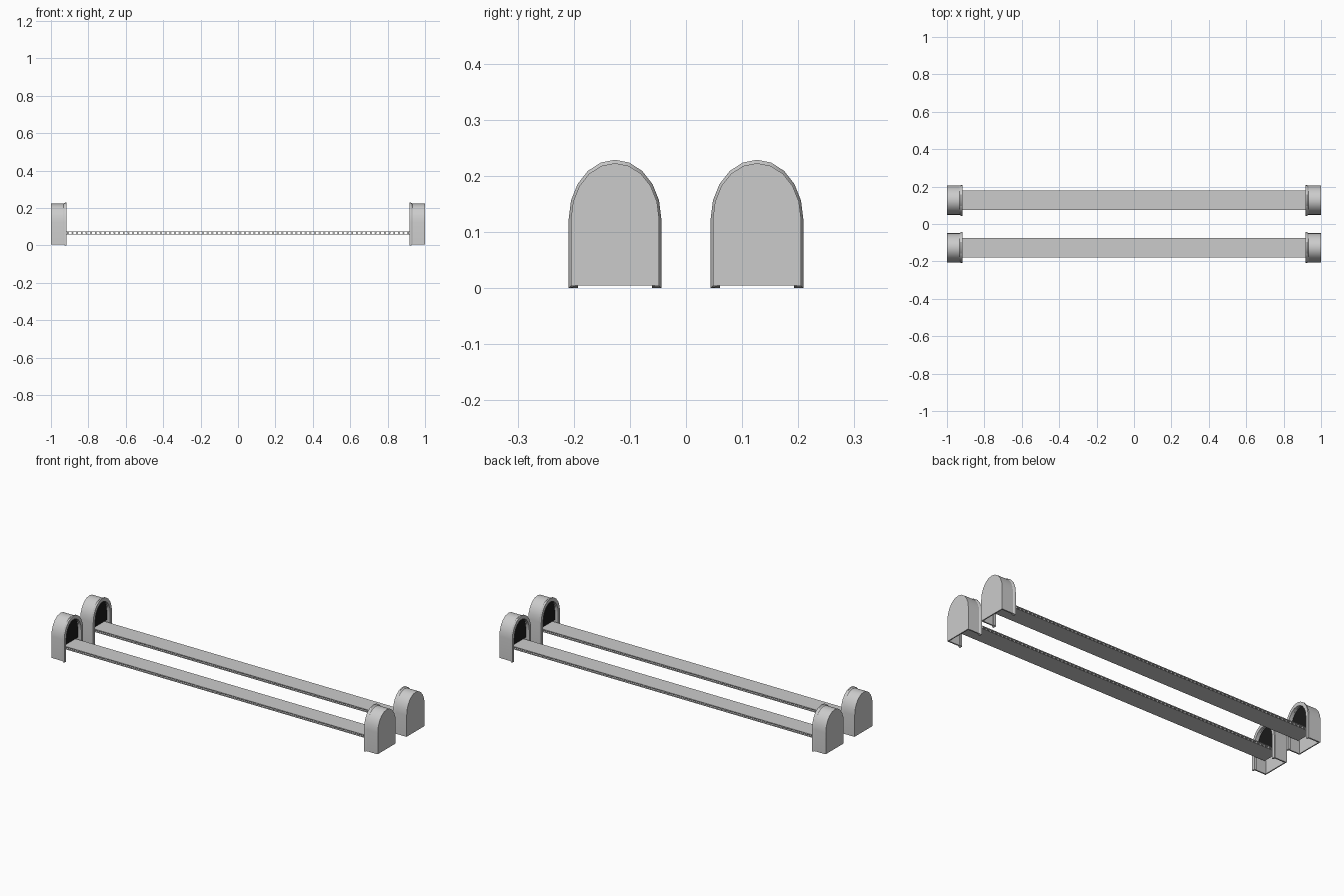
import bpy, bmesh, math

if "Cube" in bpy.data.objects:
    bpy.data.objects.remove(bpy.data.objects["Cube"])

CY = 0.1265  # centre of each lane

dark = bpy.data.materials.new("dark_opening")
dark.diffuse_color = (0.01, 0.01, 0.01, 1)
dark.use_nodes = True
dark.node_tree.nodes["Principled BSDF"].inputs["Base Color"].default_value = dark.diffuse_color


def make_object(name, bm, mat=None):
    bmesh.ops.recalc_face_normals(bm, faces=bm.faces)
    me = bpy.data.meshes.new(name)
    bm.to_mesh(me)
    bm.free()
    if mat:
        me.materials.append(mat)
    ob = bpy.data.objects.new(name, me)
    bpy.context.collection.objects.link(ob)
    return ob


def arch(half, top, bottom, spring=0.124, n=10):
    """Open arch outline: leg, half-ellipse, leg."""
    pts = [(half, bottom)]
    for i in range(n + 1):
        a = math.pi * i / n
        pts.append((half * math.cos(a), spring + (top - spring) * math.sin(a)))
    return pts + [(-half, bottom)]


def arch_band(name, sections, side, y):
    """Loft a closed loop of arch sections (x, half, top, bottom)."""
    bm = bmesh.new()
    rings = [[bm.verts.new((side * x, y + p, z)) for p, z in arch(h, t, b)]
             for x, h, t, b in sections]
    for r0, r1 in zip(rings, rings[1:] + rings[:1]):
        for i in range(len(r0) - 1):
            bm.faces.new((r0[i], r0[i + 1], r1[i + 1], r1[i]))
    bm.faces.new([r[0] for r in rings])
    bm.faces.new([r[-1] for r in rings][::-1])
    ob = make_object(name, bm)
    bpy.context.view_layer.objects.active = ob
    ob.select_set(True)
    bpy.ops.object.shade_smooth_by_angle(angle=math.radians(35))
    ob.select_set(False)


def arch_plate(name, x0, x1, half, top, bottom, side, y, mat=None):
    bm = bmesh.new()
    f = bm.faces.new([bm.verts.new((side * x0, y + p, z))
                      for p, z in arch(half, top, bottom)])
    new = bmesh.ops.extrude_face_region(bm, geom=[f])["geom"]
    bmesh.ops.translate(bm, vec=(side * (x1 - x0), 0, 0),
                        verts=[v for v in new if isinstance(v, bmesh.types.BMVert)])
    make_object(name, bm, mat)


def box(name, x, y0, y1, z0, z1):
    bm = bmesh.new()
    bmesh.ops.create_cube(bm, size=1)
    bmesh.ops.scale(bm, vec=(2 * x, y1 - y0, z1 - z0), verts=bm.verts)
    bmesh.ops.translate(bm, vec=(0, (y0 + y1) / 2, (z0 + z1) / 2), verts=bm.verts)
    make_object(name, bm)


for lane, y in (("front", -CY), ("back", CY)):
    # tunnel housings at both ends, open below and towards the middle
    for end, s in (("left", -1), ("right", 1)):
        tag = f"{lane}_{end}"
        arch_band(f"{tag}_housing", [(0.924, 0.0785, 0.223, 0.004), (0.998, 0.0785, 0.223, 0.004),
                                     (0.998, 0.071, 0.215, 0.004), (0.924, 0.071, 0.215, 0.004)], s, y)
        arch_band(f"{tag}_flared_rim", [(0.918, 0.0825, 0.229, 0.0), (0.925, 0.0825, 0.229, 0.0),
                                        (0.932, 0.0785, 0.223, 0.004), (0.932, 0.066, 0.209, 0.004),
                                        (0.918, 0.066, 0.209, 0.0)], s, y)
        arch_plate(f"{tag}_end_plate", 0.994, 1.0, 0.0785, 0.223, 0.005, s, y)
        arch_plate(f"{tag}_dark_curtain", 0.942, 0.945, 0.071, 0.215, 0.076, s, y, dark)

    # belt: upper and lower runs
    box(f"{lane}_belt_top", 0.97, y - 0.052, y + 0.052, 0.071, 0.075)
    box(f"{lane}_belt_bottom", 0.97, y - 0.052, y + 0.052, 0.059, 0.062)

    # rollers between the two runs
    bm = bmesh.new()
    count = 78
    for i in range(count):
        made = bmesh.ops.create_cone(bm, cap_ends=True, segments=10,
                                     radius1=0.0055, radius2=0.0055, depth=0.1)["verts"]
        for v in made:
            px, py, pz = v.co
            v.co = (px - 0.96 + 1.92 * i / (count - 1), y + pz, 0.0665 + py)
    make_object(f"{lane}_rollers", bm)
